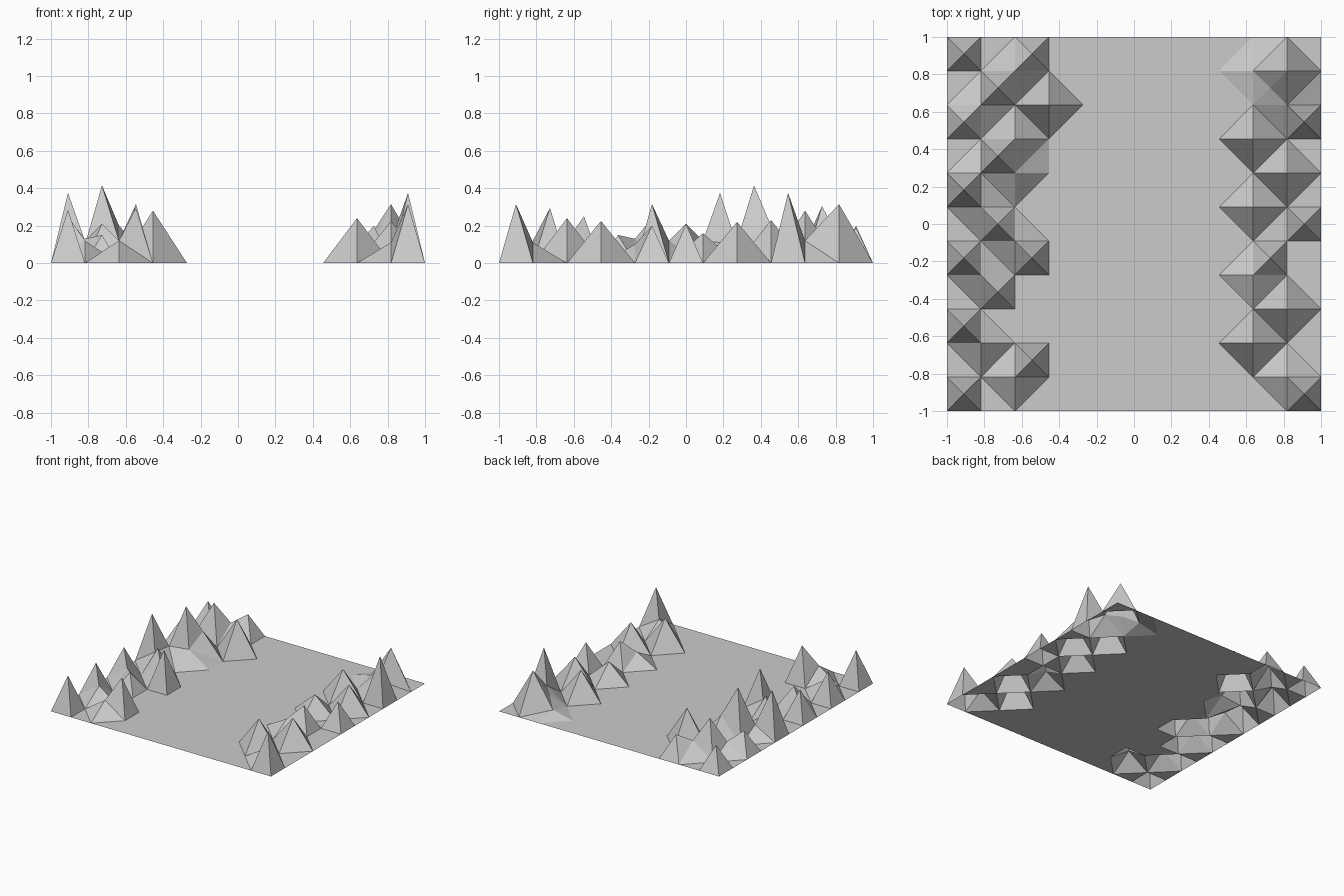
import bpy, bmesh

if "Cube" in bpy.data.objects:
    bpy.data.objects.remove(bpy.data.objects["Cube"])

N = 11
STEP = 2 / N

# raised grid corners: column -> {row from the back: height}
corners = {
    1: {2: .10, 4: .10, 5: .12, 7: .13, 9: .12},
    2: {1: .13, 3: .20, 4: .12, 6: .12, 10: .12},
    3: {2: .28},
    9: {1: .04, 3: .23, 5: .16, 7: .10, 9: .24},
    10: {1: .315, 2: .12, 4: .22, 8: .225, 10: .11},
}
# pointed cells with an apex in the middle: column -> {row: height}
peaks = {
    0: {0: .20, 2: .18, 4: .375, 6: .24, 8: .25, 10: .285},
    1: {1: .305, 3: .415, 5: .21, 7: .15},
    2: {0: .19, 6: .315, 9: .295},
    9: {1: .10, 6: .20},
    10: {2: .375, 5: .21, 10: .315},
}


def height(table, c, r):
    return table.get(c, {}).get(r, 0)


def place(c, r, z):
    return (-1 + c * STEP, 1 - r * STEP, z)


def make_object(name, bm):
    mesh = bpy.data.meshes.new(name)
    bm.to_mesh(mesh)
    bm.free()
    bpy.context.collection.objects.link(bpy.data.objects.new(name, mesh))


def build(name, want_flat):
    bm = bmesh.new()
    grid = [[bm.verts.new(place(c, r, height(corners, c, r)))
             for r in range(N + 1)] for c in range(N + 1)]
    for c in range(N):
        for r in range(N):
            ring = [grid[c][r], grid[c][r + 1], grid[c + 1][r + 1], grid[c + 1][r]]
            top = height(peaks, c, r)
            flat = not top and all(v.co.z == 0 for v in ring)
            if flat != want_flat:
                continue
            if flat:
                bm.faces.new(ring)
            elif top:
                # four-sided peak
                apex = bm.verts.new(place(c + .5, r + .5, top))
                for i in range(4):
                    bm.faces.new((ring[i], ring[(i + 1) % 4], apex))
            else:
                # slope folded along its lower diagonal
                z = [v.co.z for v in ring]
                k = 0 if z[0] + z[2] < z[1] + z[3] else 1
                q = ring[k:] + ring[:k]
                bm.faces.new(q[:3])
                bm.faces.new((q[0], q[2], q[3]))
    bmesh.ops.delete(bm, geom=[v for v in bm.verts if not v.link_faces], context='VERTS')
    make_object(name, bm)


# valley floor and the two mountain ridges
build("valley_floor", True)
build("mountain_ridges", False)
